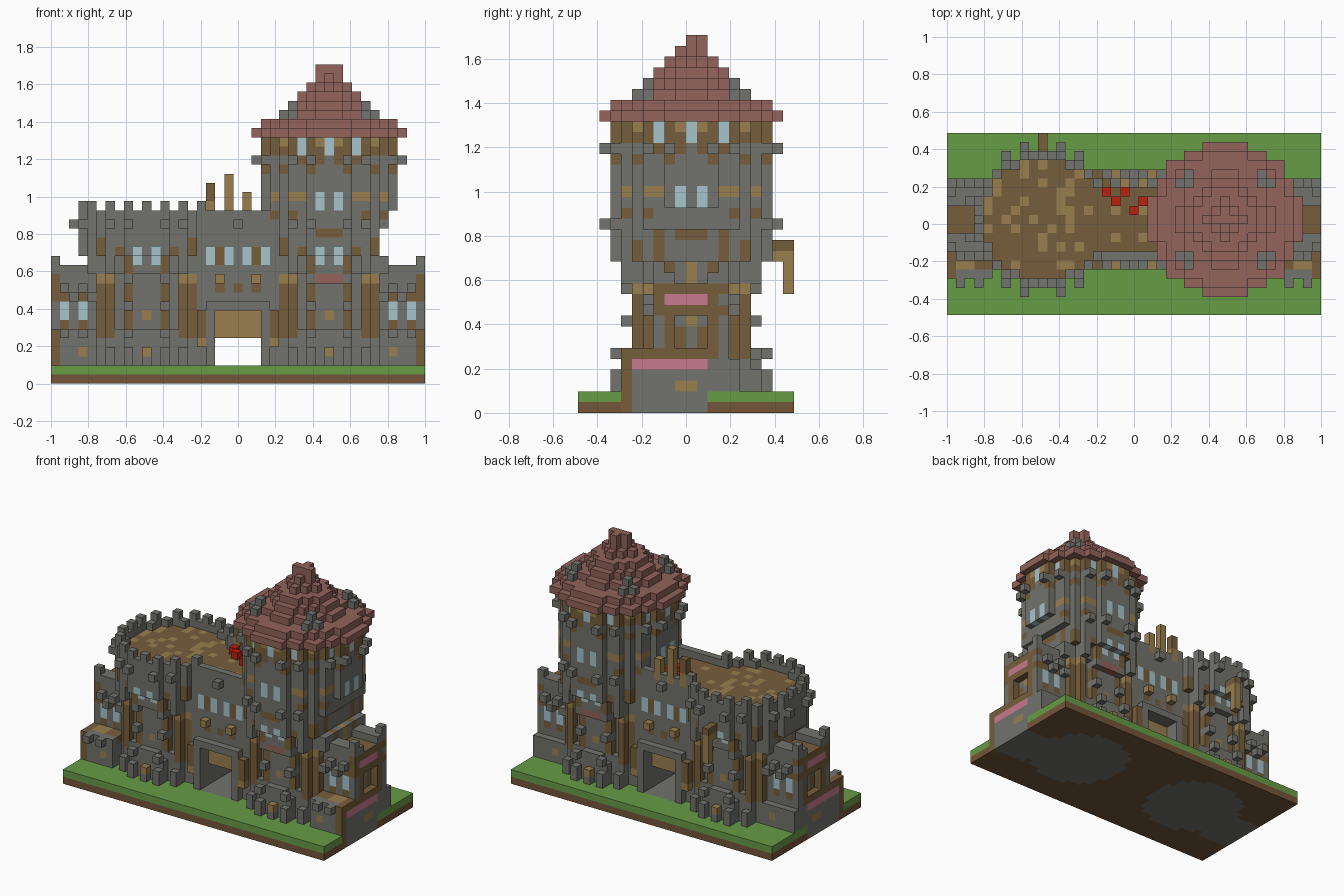
import bpy
import random

random.seed(4)
cube = bpy.data.objects.get("Cube")
if cube:
    bpy.data.objects.remove(cube, do_unlink=True)

V = 2 / 41            # block size
CY = 10               # middle row of the castle
LEFT, RIGHT = 10, 30  # tower centres along x

COLORS = {
    "stone": (114, 115, 109), "grass": (103, 156, 70), "dirt": (116, 85, 57),
    "timber": (118, 94, 60), "tan": (152, 126, 78), "glass": (166, 195, 203),
    "roof_red": (146, 99, 91), "pink": (199, 122, 143), "bright_red": (186, 34, 16),
}


def linear(c):
    c /= 255
    return c / 12.92 if c < 0.04 else ((c + 0.055) / 1.055) ** 2.4


MATS = {}
for mat_name, rgb in COLORS.items():
    m = bpy.data.materials.new(mat_name)
    m.use_nodes = True
    col = tuple(linear(c) for c in rgb) + (1,)
    m.diffuse_color = col
    m.node_tree.nodes["Principled BSDF"].inputs["Base Color"].default_value = col
    MATS[mat_name] = m

cells = {}   # block position -> (part, colour)


def box(part, xs, ys, zs, mat):
    for x in xs:
        for y in ys:
            for z in zs:
                if 0 <= x <= 40 and 0 <= y <= 19:
                    cells[x, y, z] = (part, mat)


def carve(xs, ys, zs):
    for x in xs:
        for y in ys:
            for z in zs:
                cells.pop((x, y, z), None)


def span(a, b):
    return range(a, b + 1)


def disc(part, cx, r, zs, mat, inner=-1, pad=0.5):
    for x in span(-r, r):
        for y in span(-r, r):
            d = x * x + y * y
            if inner < 0 or d > (inner + 0.5) ** 2:
                if d <= (r + pad) ** 2:
                    box(part, [cx + x], [CY + y], zs, mat)


def around(part, cx, offsets, r, zs, mat, out=0):
    """Blocks on all eight matching places of a round wall."""
    for a in offsets:
        b = int(((r + 0.5) ** 2 - a * a) ** 0.5) + out
        for s in (-1, 1):
            for t in (-1, 1):
                box(part, [cx + s * a], [CY + t * b], zs, mat)
                box(part, [cx + s * b], [CY + t * a], zs, mat)


# Ground slab
box("ground", range(41), range(20), [0], "dirt")
box("ground", range(41), range(20), [1], "grass")

# End blocks: low front terrace, upper room, merlons and gallery on the outer face
for part, x0, outer, step in (("left_annex", 0, 0, 1), ("right_annex", 36, 40, -1)):
    xs = span(x0, x0 + 4)
    box(part, xs, span(5, 11), [0, 1], "stone")
    box(part, xs, span(4, 14), span(2, 4), "stone")
    box(part, xs, span(7, 13), span(5, 11), "stone")
    box(part, xs, [4], [5], "stone")
    box(part, xs, [5, 6], [5], "timber")
    box(part, [outer + step, outer + 2 * step], [5, 6], [5], "tan")
    box(part, xs, [7, 8, 12, 13], [12], "stone")
    box(part, xs, span(9, 11), [11], "timber")
    box(part, [outer, outer + 4 * step], [7, 13], [13], "stone")
    # gallery
    box(part, [outer], span(5, 12), [5], "timber")
    box(part, [outer], span(7, 13), [11], "timber")
    box(part, [outer], span(5, 11), [4], "pink")
    box(part, [outer], span(8, 11), [10], "pink")
    box(part, [outer], [7, 12], [10], "timber")
    box(part, [outer], span(9, 10), [2], "tan")
    carve([outer], span(8, 12), span(6, 8))
    box(part, [outer], span(7, 13), [9], "timber")
    box(part, [outer + step], [8, 10, 12], [8], "tan")
    box(part, [outer + step], [9, 11], [6, 7], "timber")
    box(part, [outer], [8, 12], span(6, 8), "timber")
    box(part, [outer], [4], span(0, 5), "timber")
    # windows and jutting stones
    for wall, low, dy in ((7, 4, -1), (13, 14, 1)):
        for d in (1, 3):
            x = outer + step * d
            box(part, [x], [wall], [7, 8], "glass")
            box(part, [x], [wall], [6, 9], "timber")
            box(part, [x], [wall + dy], [10], "stone")
        box(part, [outer + step * 3], [low], [3], "tan")
        box(part, [outer + step * 2, outer + step * 4], [wall + dy], [9], "stone")
    box(part, [outer + step, outer + step * 3], [3], [5], "stone")

# Lower storeys shared by both towers: plinth, slim shaft, spreading corbels
for part, cx in (("left_tower", LEFT), ("right_tower", RIGHT)):
    disc(part, cx, 6, span(0, 4), "stone")
    disc(part, cx, 5, span(5, 11), "stone")
    disc(part, cx, 6, span(12, 13), "stone")
    disc(part, cx, 7, span(14, 17), "stone")
    around(part, cx, [4], 5, span(5, 11), "stone", 1)
    around(part, cx, [4], 5, span(5, 10), "timber", 2)
    around(part, cx, [4], 5, [11], "tan", 2)
    around(part, cx, [2], 5, [6, 7, 9, 10], "timber")
    around(part, cx, [2], 6, [12, 13], "timber")
    around(part, cx, [0, 1, 3], 6, [5], "stone")
    around(part, cx, [2], 6, [2, 3, 5], "stone", 1)
    around(part, cx, [4], 6, [2, 3], "stone", 1)
    around(part, cx, [2], 5, [8, 11], "stone", 1)
    around(part, cx, [4], 6, [12, 13], "stone", 1)
    around(part, cx, [0], 5, [7], "tan")
    around(part, cx, [0], 6, [2], "stone", 1)
    around(part, cx, [0], 6, [3], "tan", 1)
    around(part, cx, [1], 6, [13], "glass")
    around(part, cx, [1], 7, [14], "glass")
    around(part, cx, [3], 7, [14], "timber")
    around(part, cx, [5], 7, [14, 15], "timber")
    around(part, cx, [2, 4], 7, [17], "stone", 1)
around("right_tower", RIGHT, [0, 1], 5, [11], "roof_red", 1)
around("right_tower", RIGHT, [0, 1], 7, [16], "timber")

# Left tower: mottled floor, parapet and merlons
disc("left_tower", LEFT, 7, [18], "stone", 6)
around("left_tower", LEFT, [0, 2, 4], 7, [19], "stone")
disc("left_floor", LEFT, 6, [17], "timber")
for key, (part, mat) in list(cells.items()):
    if part == "left_floor" and random.random() < 0.2:
        cells[key] = (part, "tan")

# Right tower: upper storeys
disc("right_tower", RIGHT, 7, span(18, 24), "stone")
around("right_tower", RIGHT, [1], 7, [19, 20], "glass")
around("right_tower", RIGHT, [4], 7, [18], "timber")
around("right_tower", RIGHT, [3, 4], 7, [20], "tan")
around("right_tower", RIGHT, [2, 5], 7, [23], "timber")
around("right_tower", RIGHT, [1, 3], 7, [24], "timber")
around("right_tower", RIGHT, [2, 4], 7, [24], "stone", 1)
disc("tower_loft", RIGHT, 7, [25, 26], "timber")
around("tower_loft", RIGHT, [0, 3], 7, [25, 26], "glass")
around("tower_loft", RIGHT, [1, 5], 7, [26], "tan")

# Outer flanks of the towers: plain below, the right one stepping in
carve([37, 38], range(20), span(14, 18))
carve([36], range(20), span(14, 16))
box("right_tower", [35], [7, 13], span(14, 16), "timber")
box("right_tower", [35], span(9, 11), [16], "timber")
for part, x in (("left_tower", 4), ("right_tower", 36)):
    box(part, [x], span(9, 11), [13], "stone")
    box(part, [x], [10], [12, 13], "tan")
box("left_tower", [3], span(9, 11), [14], "stone")

# Stepped conical roof with four stone chimneys
for z, r in ((27, 8), (28, 7)):
    disc("roof", RIGHT, r, [z], "roof_red")
for z, r in zip(range(29, 34), (5, 4, 3, 2, 1)):
    disc("roof", RIGHT, r, [z], "roof_red", pad=0.2)
box("roof", span(29, 31), [10], [34], "roof_red")
box("roof", [30], [11], [34], "roof_red")
for sx in (-1, 1):
    for sy in (-1, 1):
        for a, b, top in ((4, 4, 30), (5, 4, 29), (4, 5, 29)):
            box("chimneys", [RIGHT + sx * a], [CY + sy * b], span(29, top), "stone")

# Curtain wall between the towers
box("curtain_wall", span(16, 24), span(6, 14), span(1, 16), "stone")
box("curtain_floor", span(16, 22), span(7, 13), [17], "timber")
box("curtain_floor", [18, 21], [8, 11], [17], "tan")
carve(span(16, 22), span(7, 13), [18, 19])
for wall, front in ((6, 5), (14, 15)):
    box("curtain_wall", span(16, 23), [wall], [17, 18], "stone")
    box("curtain_wall", [17, 19, 21, 23], [wall], [13, 14], "glass")
    box("curtain_wall", [18, 22], [wall], [13, 14], "timber")
    box("curtain_wall", [18, 20, 22], [wall], [10], "timber")
    box("curtain_wall", [20], [front], [17], "stone")
    box("curtain_wall", [18, 22], [front], [11], "tan")
    box("curtain_wall", [17, 23], [front], span(2, 7), "stone")
    box("curtain_wall", span(17, 23), [front], [8], "stone")
    box("curtain_wall", [16, 24], [front], span(5, 7), "timber")
    box("curtain_wall", [16, 24], [front], [4], "tan")

# Gate passage with raised doors
carve(span(18, 22), span(3, 17), span(2, 7))
box("gate_floor", span(18, 22), span(5, 15), [1], "stone")
box("gate_door", span(18, 22), span(7, 13), span(5, 7), "tan")

# Posts and red goods on the wall walk
for x, top in ((17, 21), (19, 22), (21, 20)):
    box("posts", [x], [14], span(18, top), "tan")
box("posts", [17], [14], [20, 21], "timber")
for x, y in ((17, 13), (18, 12), (19, 13), (20, 11), (21, 12)):
    box("red_goods", [x], [y], [18], "bright_red")

# Hoist at the back of the left tower
box("hoist", [LEFT], span(17, 19), [14], "tan")
box("hoist", [LEFT], [19], span(11, 14), "tan")
box("hoist", [LEFT], span(17, 19), [15], "timber")

# Turn the blocks into one mesh per part, keeping only outside faces
names = list(MATS)
for part in {p: 0 for p, _ in cells.values()}:
    verts, faces, slots = {}, [], []
    for key in [k for k in cells if cells[k][0] == part]:
        for axis, side in [(a, s) for a in range(3) for s in (0, 1)]:
            u, w = (axis + 1) % 3, (axis + 2) % 3
            near = list(key)
            near[axis] += 2 * side - 1
            if tuple(near) in cells:
                continue
            loop = []
            for du, dw in ((0, 0), (1, 0), (1, 1), (0, 1)):
                p = list(key)
                p[axis] += side
                p[u] += du
                p[w] += dw
                loop.append(verts.setdefault(tuple(p), len(verts)))
            faces.append(loop if side else loop[::-1])
            slots.append(names.index(cells[key][1]))
    mesh = bpy.data.meshes.new(part)
    mesh.from_pydata([(x * V - 1, (y - CY) * V, z * V) for x, y, z in verts], [], faces)
    for m in MATS.values():
        mesh.materials.append(m)
    for poly, slot in zip(mesh.polygons, slots):
        poly.material_index = slot
    mesh.update()
    bpy.context.collection.objects.link(bpy.data.objects.new(part, mesh))
